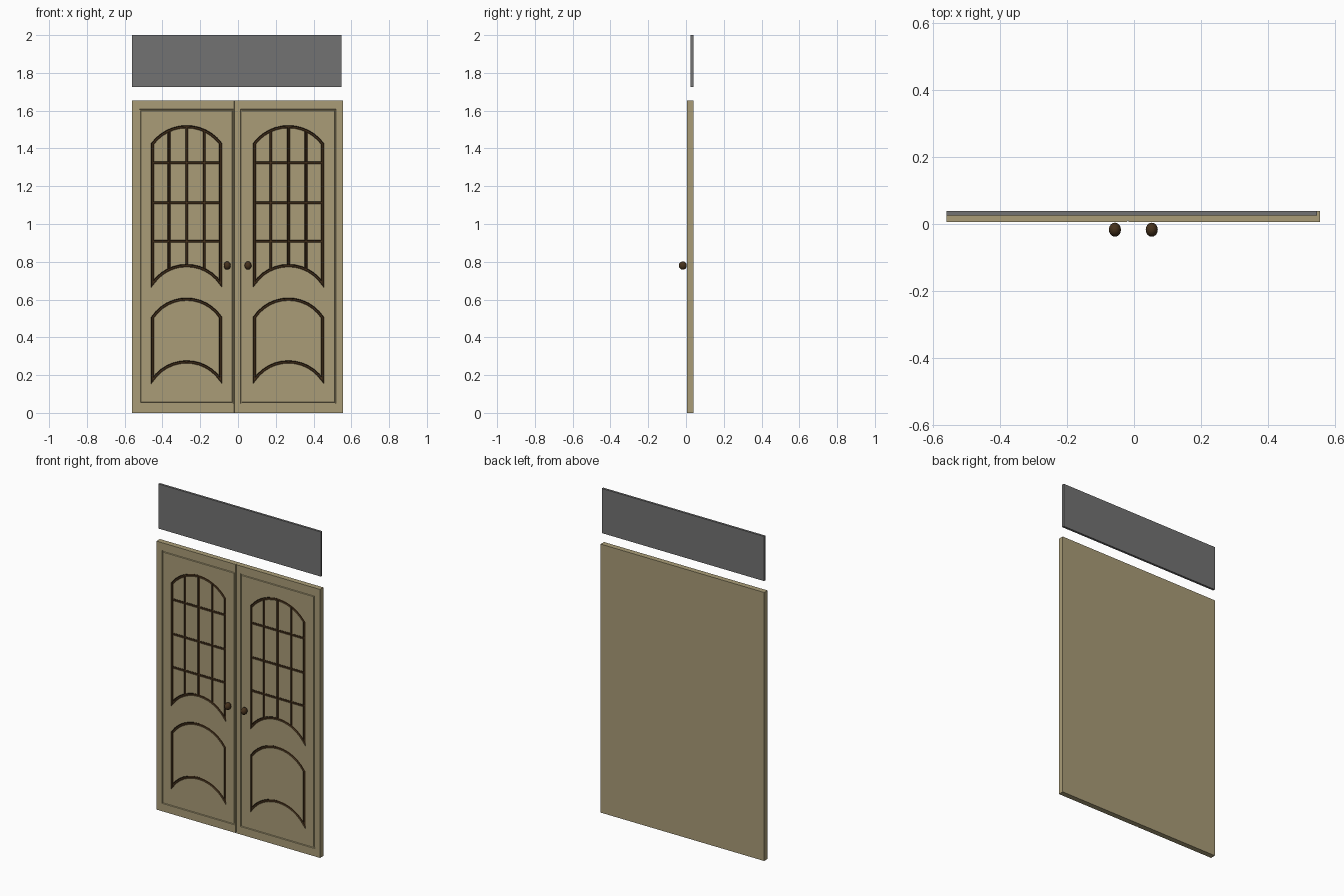
import bpy, bmesh, math
from mathutils import Vector

if "Cube" in bpy.data.objects:
    bpy.data.objects.remove(bpy.data.objects["Cube"])


def material(name, rgb):
    m = bpy.data.materials.new(name)
    m.use_nodes = True
    m.diffuse_color = (*rgb, 1)
    bsdf = next(n for n in m.node_tree.nodes if n.type == 'BSDF_PRINCIPLED')
    bsdf.inputs["Base Color"].default_value = (*rgb, 1)
    return m


WOOD = material("pale olive wood", (0.40, 0.335, 0.185))
BROWN = material("dark brown", (0.062, 0.032, 0.012))
GREY = material("grey", (0.17, 0.17, 0.17))
FRONT, BACK, HEIGHT = 0.006, 0.039, 1.655


def finish(bm, name, mats):
    bmesh.ops.recalc_face_normals(bm, faces=bm.faces)
    mesh = bpy.data.meshes.new(name)
    bm.to_mesh(mesh)
    bm.free()
    for m in mats:
        mesh.materials.append(m)
    ob = bpy.data.objects.new(name, mesh)
    bpy.context.scene.collection.objects.link(ob)
    return ob


def box(name, x0, x1, y0, y1, z0, z1, mats):
    bm = bmesh.new()
    bmesh.ops.create_cube(bm, size=1)
    for v in bm.verts:
        v.co = ((x0 + x1) / 2 + v.co.x * (x1 - x0),
                (y0 + y1) / 2 + v.co.y * (y1 - y0),
                (z0 + z1) / 2 + v.co.z * (z1 - z0))
    return finish(bm, name, mats)


def sweep(bm, path, width, depth, closed, mat):
    """Tapered groove section swept along a mitred path in the front plane."""
    pts = [Vector(p) for p in path]
    n = len(pts)
    rings = []
    for i, p in enumerate(pts):
        a = pts[i - 1] if closed or i > 0 else None
        b = pts[(i + 1) % n] if closed or i < n - 1 else None
        d0 = (p - a).normalized() if a is not None else (b - p).normalized()
        d1 = (b - p).normalized() if b is not None else d0
        n0, n1 = Vector((-d0.y, d0.x)), Vector((-d1.y, d1.x))
        mitre = (n0 + n1) / (1 + n0.dot(n1))
        ring = []
        for h, y in ((-.575, -.3), (.575, -.3), (.25, 1), (-.25, 1)):
            q = p + mitre * h * width
            ring.append(bm.verts.new((q.x, FRONT + y * depth, q.y)))
        rings.append(ring)
    faces = []
    for i in range(n if closed else n - 1):
        r, s = rings[i], rings[(i + 1) % n]
        for k in range(4):
            j = (k + 1) % 4
            faces.append(bm.faces.new((r[k], r[j], s[j], s[k])))
    if not closed:
        faces += [bm.faces.new(rings[0]), bm.faces.new(rings[-1])]
    for f in faces:
        f.material_index = mat


def arch(x, half, spring, rise):
    """Height of a circular arch at offset x from its middle."""
    r = (half * half + rise * rise) / (2 * rise)
    return spring + rise - r + math.sqrt(r * r - x * x)


def arched_loop(cx, half, low, low_rise, high, high_rise, steps=12):
    """Panel outline with an arched head and an arched foot."""
    top, foot = [], []
    ang_t, ang_f = (2 * math.atan(r / half) for r in (high_rise, low_rise))
    for i in range(steps + 1):
        t = 2 * i / steps - 1
        xt = half * math.sin(t * ang_t) / math.sin(ang_t)
        xf = -half * math.sin(t * ang_f) / math.sin(ang_f)
        xt, xf = (max(-half, min(half, x)) for x in (xt, xf))
        top.append((cx + xt, arch(xt, half, high, high_rise)))
        foot.append((cx + xf, arch(xf, half, low, low_rise)))
    return top + foot


# Door slab
doors = box("double_door", -0.56, 0.555, FRONT, BACK, 0, HEIGHT, [WOOD, BROWN])

# Groove cutters
HALF = 0.18
CENTRES = (-0.272, 0.267)
WINDOW = (0.685, 0.095, 1.425, 0.09)
PANEL = (0.175, 0.095, 0.505, 0.097)
frames, borders, uprights, rails = (bmesh.new() for _ in range(4))

# Leaf borders and the seam between the leaves
for x0, x1 in ((-0.518, -0.028), (0.018, 0.515)):
    sweep(borders, [(x0, 0.053), (x0, 1.603), (x1, 1.603), (x1, 0.053)],
          0.009, 0.005, True, 0)
sweep(borders, [(-0.018, -0.02), (-0.018, HEIGHT + 0.02)], 0.005, 0.005, False, 0)

for cx in CENTRES:
    # Arched mouldings
    for shape in (WINDOW, PANEL):
        sweep(frames, arched_loop(cx, HALF, *shape), 0.015, 0.006, True, 1)
    # Glazing bars
    for dx in (-0.093, 0, 0.093):
        sweep(uprights, [(cx + dx, arch(dx, HALF, *WINDOW[:2])),
                         (cx + dx, arch(dx, HALF, *WINDOW[2:]))],
              0.014, 0.005, False, 1)
    for z in (0.908, 1.113, 1.325):
        sweep(rails, [(cx - HALF, z), (cx + HALF, z)], 0.014, 0.0045, False, 1)

# Cut the grooves into the slab
bpy.context.view_layer.objects.active = doors
for name, bm in (("border_cutter", borders), ("frame_cutter", frames),
                 ("upright_cutter", uprights), ("rail_cutter", rails)):
    cutter = finish(bm, name, [WOOD, BROWN])
    cutter.hide_render = True
    mod = doors.modifiers.new(name, 'BOOLEAN')
    mod.operation = 'DIFFERENCE'
    mod.solver = 'EXACT'
    mod.object = cutter
    bpy.ops.object.modifier_apply(modifier=mod.name)
    bpy.data.objects.remove(cutter)

# Transom panel above the door
box("transom_panel", -0.56, 0.547, 0.025, BACK, 1.725, 2.0, [GREY])

# Knobs
for name, x in (("right_knob", -0.057), ("left_knob", 0.053)):
    bm = bmesh.new()
    bmesh.ops.create_uvsphere(bm, u_segments=20, v_segments=12, radius=1)
    for v in bm.verts:
        v.co = (x + v.co.x * 0.018, -0.017 + v.co.y * 0.021, 0.78 + v.co.z * 0.022)
    for f in bm.faces:
        f.smooth = True
    finish(bm, name, [BROWN])
